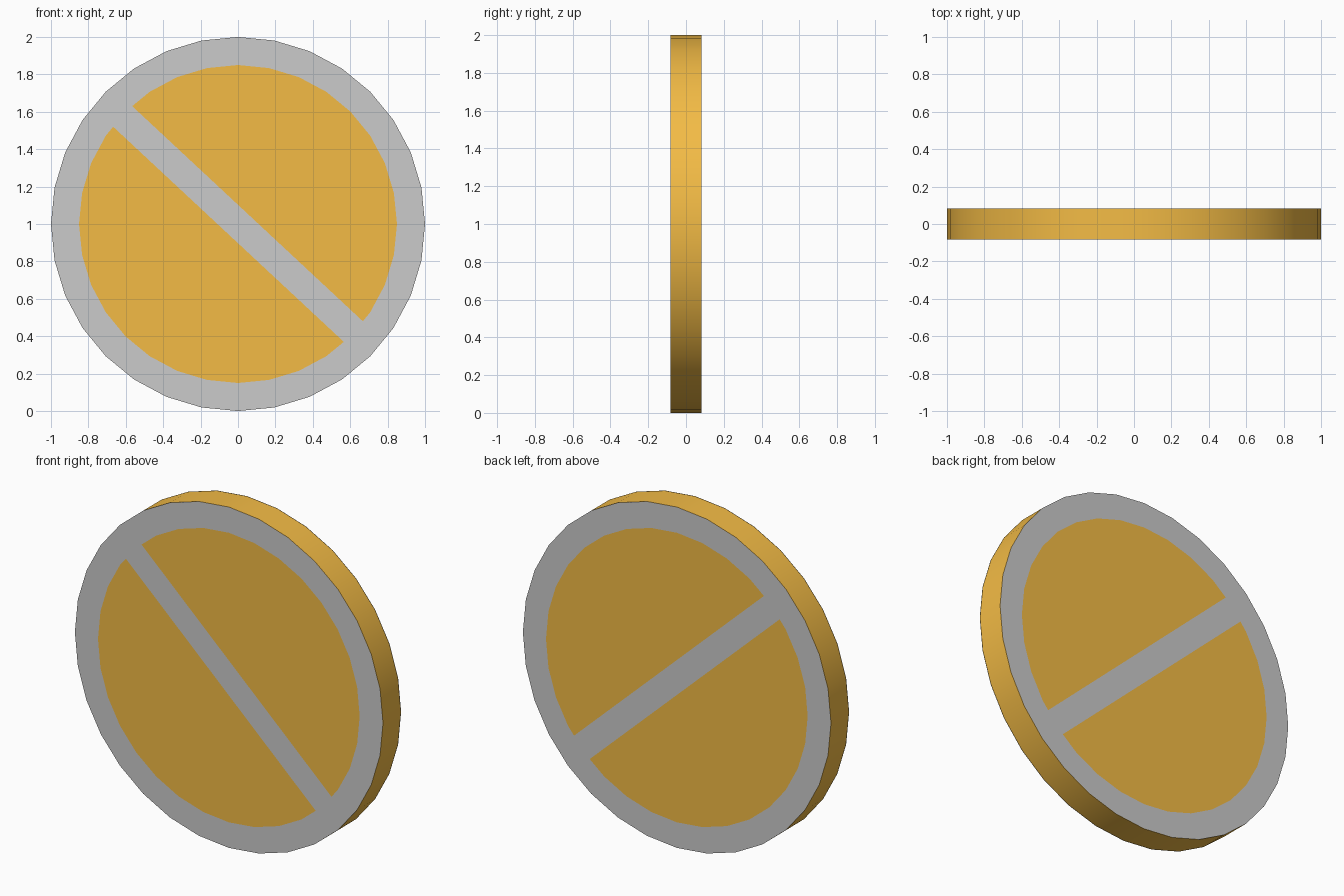
import bpy, bmesh, math
from mathutils import Matrix, Vector

if "Cube" in bpy.data.objects:
    bpy.data.objects.remove(bpy.data.objects["Cube"])

SIDES = 32
DISC_HALF, RING_Y, BAR_Y = 0.083, 0.085, 0.087

orange = bpy.data.materials.new("orange")
orange.diffuse_color = (0.9, 0.5, 0.06, 1)
orange.use_nodes = True
orange.node_tree.nodes["Principled BSDF"].inputs["Base Color"].default_value = orange.diffuse_color


def finish(name, bm, mat=None):
    mesh = bpy.data.meshes.new(name)
    bm.to_mesh(mesh)
    bm.free()
    obj = bpy.data.objects.new(name, mesh)
    bpy.context.collection.objects.link(obj)
    if mat:
        mesh.materials.append(mat)
    return obj


def circle_points(radius, y):
    return [Vector((radius * math.cos(a), y, 1 + radius * math.sin(a)))
            for a in (2 * math.pi * i / SIDES for i in range(SIDES))]


# Orange disc standing upright
bm = bmesh.new()
upright = Matrix.Translation((0, 0, 1)) @ Matrix.Rotation(math.pi / 2, 4, 'X')
bmesh.ops.create_cone(bm, cap_ends=True, segments=SIDES, radius1=1, radius2=1,
                      depth=2 * DISC_HALF, matrix=upright)
disc = finish("disc", bm, orange)
bpy.context.view_layer.objects.active = disc
disc.select_set(True)
bpy.ops.object.shade_smooth_by_angle(angle=math.radians(30))

# Thin grey ring and diagonal bar on both faces
for side, sign in (("front", -1), ("back", 1)):
    bm = bmesh.new()
    outer = [bm.verts.new(p) for p in circle_points(1.0, sign * RING_Y)]
    inner = [bm.verts.new(p) for p in circle_points(0.85, sign * RING_Y)]
    for i in range(SIDES):
        j = (i + 1) % SIDES
        quad = [outer[i], inner[i], inner[j], outer[j]]
        bm.faces.new(quad[::-1] if sign < 0 else quad)
    bm.normal_update()
    for f in bm.faces:
        if f.normal.y * sign < 0:
            f.normal_flip()
    finish(side + "_ring", bm)

    bm = bmesh.new()
    turn = Matrix.Rotation(math.radians(43), 4, 'Y')
    corners = [(-0.9, -0.075), (0.9, -0.075), (0.9, 0.075), (-0.9, 0.075)]
    verts = [bm.verts.new(turn @ Vector((x, sign * BAR_Y, z)) + Vector((0, 0, 1)))
             for x, z in corners]
    face = bm.faces.new(verts)
    bm.normal_update()
    if face.normal.y * sign < 0:
        face.normal_flip()
    finish(side + "_bar", bm)
